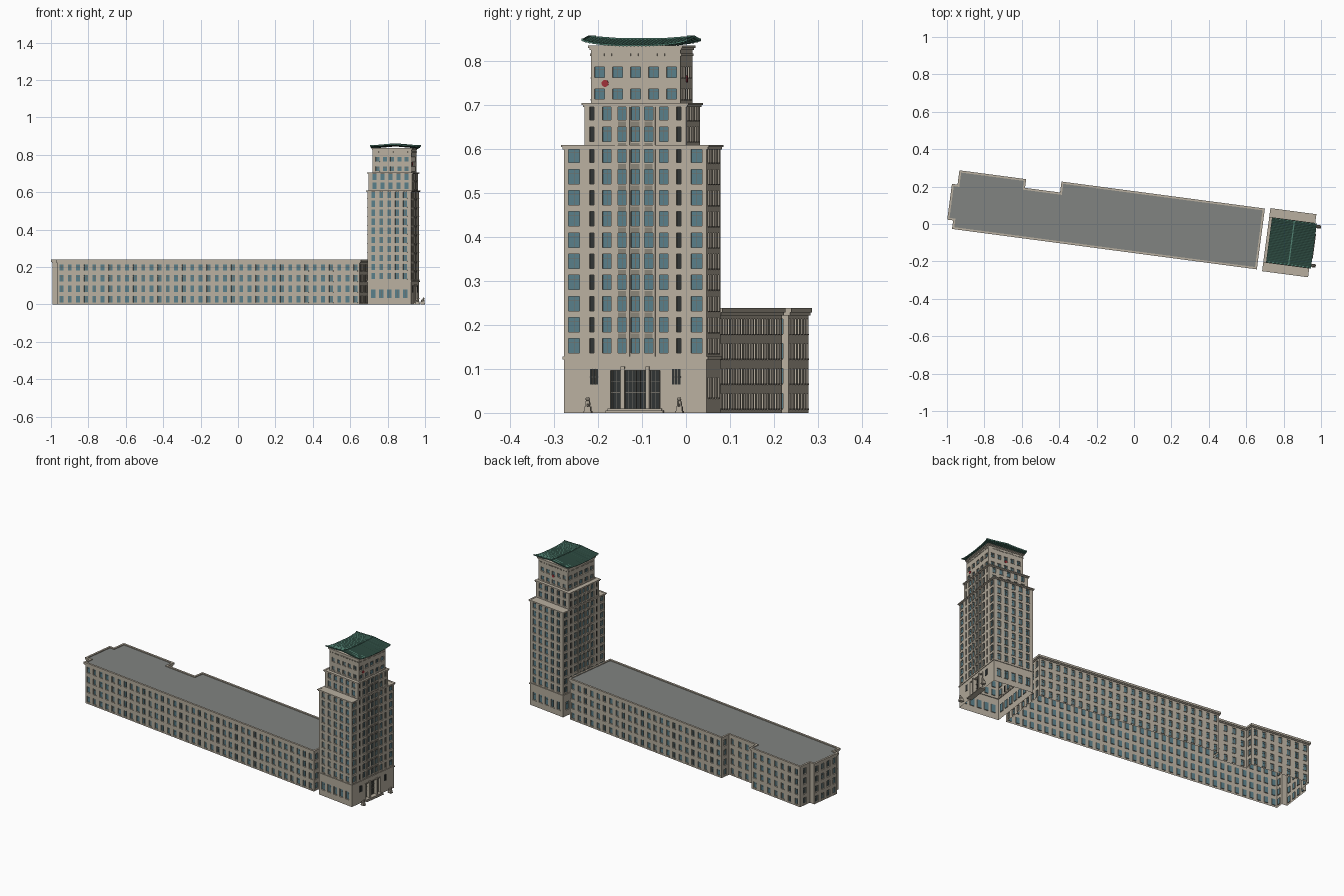
import bpy, bmesh, math
from mathutils import Matrix, Vector

if "Cube" in bpy.data.objects:
    bpy.data.objects.remove(bpy.data.objects["Cube"])

def mat(name, c):
    m = bpy.data.materials.new(name)
    m.diffuse_color = (*c, 1)
    m.use_nodes = True
    m.node_tree.nodes["Principled BSDF"].inputs["Base Color"].default_value = m.diffuse_color
    return m

MATS = [mat("stone", (.48, .43, .35)), mat("glass", (.10, .21, .25)), mat("frame", (.16, .15, .13)),
        mat("dark_glass", (.03, .035, .035)), mat("roof_grey", (.22, .23, .22)),
        mat("roof_green", (.08, .21, .16)), mat("red", (.35, .03, .04)), mat("spandrel", (.25, .23, .19))]
STONE, GLASS, FRAME, DARK, GREY, GREEN, RED, SPAN = range(8)

def finish(bm, name):
    # everything is modelled in the street-aligned frame centred on the tower
    me = bpy.data.meshes.new(name)
    bm.to_mesh(me)
    bm.free()
    ob = bpy.data.objects.new(name, me)
    for m in MATS:
        me.materials.append(m)
    ob.location = (.83, -.10, 0)
    ob.rotation_euler.z = math.radians(-7.55)
    bpy.context.collection.objects.link(ob)
    return ob

def face(bm, pts, m=STONE):
    bm.faces.new([bm.verts.new(p) for p in pts]).material_index = m

def paint(verts, m):
    for v in verts:
        for f in v.link_faces:
            f.material_index = m

def box(bm, u0, u1, v0, v1, z0, z1, m=STONE):
    M = Matrix.Translation(((u0 + u1) / 2, (v0 + v1) / 2, (z0 + z1) / 2)) @ Matrix.Diagonal((u1 - u0, v1 - v0, z1 - z0, 1))
    paint(bmesh.ops.create_cube(bm, size=1, matrix=M)["verts"], m)

def rect(u0, u1, v0, v1):
    return [(u0, v0), (u1, v0), (u1, v1), (u0, v1)]

def offset(poly, d):
    # grow a right-angled counter-clockwise outline
    out = []
    for i, p in enumerate(poly):
        a, b, c = Vector(poly[i - 1]), Vector(p), Vector(poly[(i + 1) % len(poly)])
        e, f = (b - a).normalized(), (c - b).normalized()
        out.append((b.x + d * (e.y + f.y), b.y - d * (e.x + f.x)))
    return out

def ring(bm, poly, z0, z1, out, inn=-.004, m=STONE):
    O, I = offset(poly, out), offset(poly, inn)
    for i in range(len(poly)):
        j = (i + 1) % len(poly)
        a, b, c, d = O[i], O[j], I[j], I[i]
        face(bm, [(*a, z0), (*b, z0), (*b, z1), (*a, z1)], m)
        face(bm, [(*a, z1), (*b, z1), (*c, z1), (*d, z1)], m)
        face(bm, [(*c, z0), (*d, z0), (*d, z1), (*c, z1)], m)
        face(bm, [(*b, z0), (*a, z0), (*d, z0), (*c, z0)], m)

def slab(bm, p, d, s0, s1, z0, z1, o0, o1, side=STONE, front=STONE):
    # raised block (o1 > o0) or recess (o1 < o0) on a wall
    n = Vector((d.y, -d.x))
    P = lambda s, z, o: (*(p + d * s + n * o), z)
    face(bm, [P(s0, z0, o1), P(s1, z0, o1), P(s1, z1, o1), P(s0, z1, o1)], front)
    face(bm, [P(s0, z1, o1), P(s1, z1, o1), P(s1, z1, o0), P(s0, z1, o0)], side)
    face(bm, [P(s0, z0, o0), P(s1, z0, o0), P(s1, z0, o1), P(s0, z0, o1)], side)
    face(bm, [P(s0, z0, o0), P(s0, z0, o1), P(s0, z1, o1), P(s0, z1, o0)], side)
    face(bm, [P(s1, z0, o1), P(s1, z0, o0), P(s1, z1, o0), P(s1, z1, o1)], side)

def facade(bm, p, q, z0, z1, cols, rows, depth=.005):
    # wall with recessed windows; cols = (centre offset, half width, material)
    p, q = Vector(p), Vector(q)
    L = (q - p).length
    d = (q - p) / L
    S = [0] + [L / 2 + c + s * h for c, h, _ in cols for s in (-1, 1)] + [L]
    Z = [z0] + [z for r in rows for z in r] + [z1]
    for i in range(len(S) - 1):
        for k in range(len(Z) - 1):
            a, b, lo, hi = S[i], S[i + 1], Z[k], Z[k + 1]
            if not (i % 2 and k % 2):
                face(bm, [(*(p + d * a), lo), (*(p + d * b), lo), (*(p + d * b), hi), (*(p + d * a), hi)])
                continue
            kind, w = cols[i // 2][2], .0012
            slab(bm, p, d, a, b, lo, hi, 0, -depth, STONE, kind)
            if kind == GLASS:
                mid, tr = (a + b) / 2, lo + (hi - lo) * .7
                slab(bm, p, d, mid - w / 2, mid + w / 2, lo, hi, -depth, -depth + .001, FRAME, FRAME)
                slab(bm, p, d, a, b, tr, tr + w, -depth, -depth + .001, FRAME, FRAME)
                slab(bm, p, d, a - .001, b + .001, lo - .003, lo, 0, .002)

def even(n, step, h):
    return [((i - (n - 1) / 2) * step, h, GLASS) for i in range(n)]

def floors(z, n, h=.033, step=.0482):
    return [(z + i * step, z + i * step + h) for i in range(n)]

# long wing: stepped outline, open underneath, four storeys
wing = [(-1.79, -.157), (-.16, -.157), (-.16, .157), (-1.243, .157), (-1.243, .098), (-1.446, .098),
        (-1.446, .145), (-1.792, .145), (-1.792, .068), (-1.822, .068), (-1.822, -.111), (-1.79, -.111)]
bm = bmesh.new()
for i, p in enumerate(wing):
    q = wing[(i + 1) % len(wing)]
    L = (Vector(q) - Vector(p)).length
    n = int(L / .0436)
    facade(bm, p, q, 0, .226, even(n, L / n, .0105) if n else [], floors(.01, 4, .034, .0567))
finish(bm, "wing_walls")
bm = bmesh.new()
ring(bm, wing, .222, .228, .004)
ring(bm, wing, .228, .239, .007)
finish(bm, "wing_cornice")
bm = bmesh.new()
face(bm, [(*p, .234) for p in offset(wing, -.003)], GREY)
finish(bm, "wing_roof")

# tower tiers
t1, t2, t3 = rect(-.118, .118, -.164, .164), rect(-.118, .118, -.117, .117), rect(-.097, .112, -.103, .103)
half = [(.0305, .0097, GLASS), (.0653, .010, GLASS), (.0997, .005, DARK), (.141, .0125, GLASS)]
mirror = lambda h: [(-c, w, k) for c, w, k in reversed(h)] + [(0, .0097, GLASS)] + h
sides5 = even(5, .043, .0105)

def tier(name, poly, z0, z1, main, side, rows):
    bm = bmesh.new()
    for i in range(4):
        facade(bm, poly[i], poly[(i + 1) % 4], z0, z1, main if i % 2 else side, rows)
    finish(bm, name)

tier("tower_lower_walls", t1, .125, .606, mirror(half), sides5, floors(.136, 10))
tier("tower_middle_walls", t2, .606, .703, mirror(half[:3]), sides5, floors(.618, 2))
tier("tower_upper_walls", t3, .703, .832, even(5, .0413, .0114), even(5, .039, .0105), floors(.714, 2, .023, .05))

# ground floor with recessed entrance on the street side
bm = bmesh.new()
for i in range(4):
    ent = i == 1
    facade(bm, t1[i], t1[(i + 1) % 4], 0, .125, [(0, .058, DARK)] if ent else even(7 if i == 3 else 5, .043, .012),
           [(.01, .098)] if ent else [(.035, .08)], .014 if ent else .005)
finish(bm, "tower_base_walls")

# cornices and setback roofs
bm = bmesh.new()
ring(bm, t1, .121, .128, .003)
for poly, z in ((t1, .61), (t2, .706), (t3, .836)):
    ring(bm, poly, z - .010, z - .005, .003)
    ring(bm, poly, z - .005, z, .006)
    face(bm, [(*p, z - .001) for p in poly])
finish(bm, "tower_cornices")
bm = bmesh.new()
for i in range(24):
    v = -.1 + i * .2 / 23
    box(bm, .112, .1145, v - .002, v + .002, .812, .818)
    box(bm, -.0995, -.097, v - .002, v + .002, .812, .818)
    u = .0075 + v
    for s in (-1, 1):
        box(bm, u - .002, u + .002, s * .104 - .0015, s * .104 + .0015, .812, .818)
finish(bm, "dentils")

# vertical piers and dark spandrels around the triple windows
bm = bmesh.new()
for s in (-1, 1):
    for v in (-.0435, -.0153, .0153, .0435):
        box(bm, s * .119 - .002, s * .119 + .002, v - .0027, v + .0027, .128, .700)
finish(bm, "window_piers")
bm = bmesh.new()
for s in (-1, 1):
    for z in [r[1] for r in floors(.136, 11)]:
        for v in (-.0305, 0, .0305):
            box(bm, s * .118 - .001, s * .118 + .001, v - .0095, v + .0095, z + .001, z + .0118, SPAN)
finish(bm, "spandrels")

# entrance: pillars, door bars, step, wall grilles
bm = bmesh.new()
for v in (-.0285, .0285):
    box(bm, .104, .125, v - .0045, v + .0045, 0, .106)
for v in (-.060, .060):
    box(bm, .116, .121, v - .003, v + .003, 0, .1)
box(bm, .116, .121, -.063, .063, .097, .101)
box(bm, .105, .136, -.066, .066, 0, .005)
box(bm, .105, .130, -.062, .062, .005, .010)
finish(bm, "entrance_surround")
bm = bmesh.new()
for i in range(13):
    v = -.054 + i * .009
    box(bm, .104, .106, v - .0006, v + .0006, .01, .098, FRAME)
for z in (.045, .07):
    box(bm, .104, .1065, -.057, .057, z, z + .002, FRAME)
finish(bm, "door_bars")
bm = bmesh.new()
for s in (-1, 1):
    for k in range(3):
        v = s * .0945 + (k - 1) * .0068
        box(bm, .117, .120, v - .0027, v + .0027, .065, .1, DARK)
    box(bm, .117, .1195, s * .0945 - .010, s * .0945 + .010, .081, .083, FRAME)
finish(bm, "wall_grilles")

# seated guardian statues on pedestals
bm = bmesh.new()
for s in (-1, 1):
    v = s * .105
    box(bm, .133, .157, v - .009, v + .009, 0, .004)
    box(bm, .135, .155, v - .007, v + .007, .004, .015)
    for u, z, r, sz in ((.142, .020, .006, 1.1), (.147, .025, .005, 1.4), (.150, .0315, .005, 1)):
        M = Matrix.Translation((u, v, z)) @ Matrix.Diagonal((1, 1, sz, 1))
        bmesh.ops.create_icosphere(bm, subdivisions=2, radius=r, matrix=M)
    for w in (-.003, .003):
        box(bm, .150, .153, v + w - .0013, v + w + .0013, .015, .027)
finish(bm, "statues")

# plain round red medallions
for name, M in (("medallion_front", Matrix.Translation((.113, -.07, .75)) @ Matrix.Rotation(math.pi / 2, 4, 'Y')),
                ("medallion_side", Matrix.Translation((.0075, .104, .76)) @ Matrix.Rotation(math.pi / 2, 4, 'X'))):
    bm = bmesh.new()
    r = bmesh.ops.create_cone(bm, cap_ends=True, segments=24, radius1=.008, radius2=.008, depth=.003, matrix=M)
    paint(r["verts"], RED)
    finish(bm, name)

# curved tiled roof with upswept corners; ridge runs across the street front
def roof_z(a, b):
    a, b = abs(a), abs(b)
    return .849 - .011 * a + .008 * b ** 3 + .003 * (a * b) ** 3

NU, NV = 12, 56
bm = bmesh.new()
g = [[bm.verts.new((.012 + .121 * (2 * i / NU - 1), .12 * (2 * j / NV - 1),
      roof_z(2 * i / NU - 1, 2 * j / NV - 1) + .0015 * (j % 2))) for j in range(NV + 1)] for i in range(NU + 1)]
for i in range(NU):
    for j in range(NV):
        bm.faces.new((g[i][j], g[i + 1][j], g[i + 1][j + 1], g[i][j + 1])).material_index = GREEN
roof = finish(bm, "tiled_roof")
sol = roof.modifiers.new("thickness", "SOLIDIFY")
sol.thickness, sol.offset = .004, -1

# ridge and gable-edge beams following the roof curve
bm = bmesh.new()
for j in range(16):
    b0, b1 = -1 + j / 8, -1 + (j + 1) / 8
    z = roof_z(0, (b0 + b1) / 2)
    box(bm, .009, .015, .12 * b0, .12 * b1, z - .002, z + .004, GREEN)
    z = roof_z((b0 + b1) / 2, 1)
    for s in (-1, 1):
        box(bm, .012 + .121 * b0, .012 + .121 * b1, s * .119 - .002, s * .119 + .002, z - .003, z + .003, GREEN)
finish(bm, "roof_ridges")
